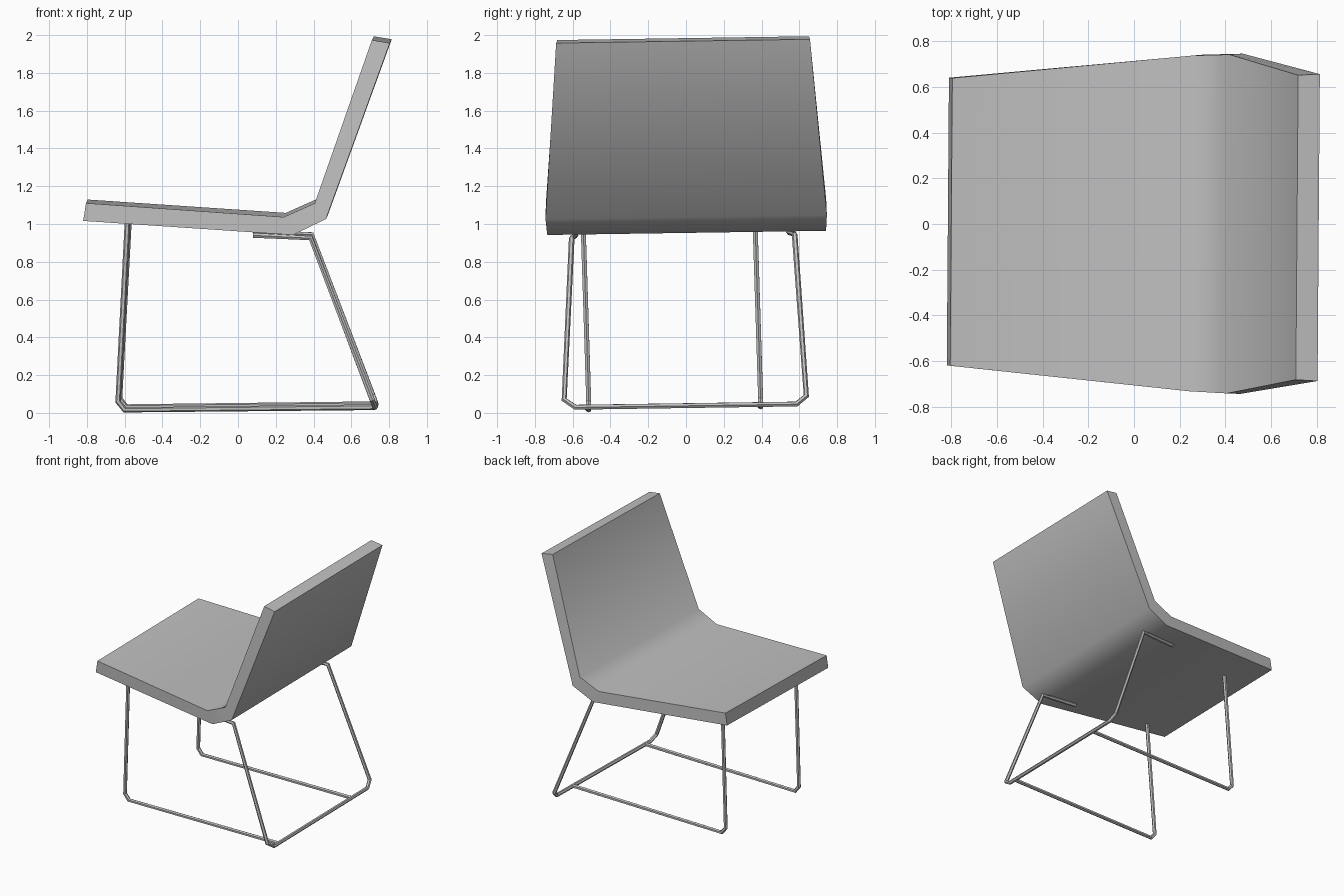
import bpy
import bmesh
import math

cube = bpy.data.objects.get("Cube")
if cube:
    bpy.data.objects.remove(cube, do_unlink=True)

# One plain grey for the whole chair
grey = bpy.data.materials.new("light_grey")
grey.use_nodes = True
colour = (0.53, 0.53, 0.53, 1)
grey.diffuse_color = colour
grey.node_tree.nodes["Principled BSDF"].inputs["Base Color"].default_value = colour

# Shell profile from seat front to backrest top: (x, z, half width)
UPPER = [(-0.80, 1.12, 0.63), (0.248, 1.048, 0.735), (0.412, 1.121, 0.742), (0.714, 1.984, 0.667)]
LOWER = [(-0.815, 1.026, 0.63), (0.296, 0.953, 0.738), (0.471, 1.037, 0.745), (0.809, 1.968, 0.672)]


def build_shell():
    bm = bmesh.new()

    def row(points, side):
        return [bm.verts.new((x, side * w, z)) for x, z, w in points]

    # Four rails around the slab, bridged into a closed body
    rails = [row(UPPER, -1), row(UPPER, 1), row(LOWER, 1), row(LOWER, -1)]
    for a, b in zip(rails, rails[1:] + rails[:1]):
        for i in range(len(UPPER) - 1):
            bm.faces.new((a[i], a[i + 1], b[i + 1], b[i]))
    for end in (0, -1):
        bm.faces.new([rail[end] for rail in rails])
    bmesh.ops.recalc_face_normals(bm, faces=bm.faces)
    mesh = bpy.data.meshes.new("seat_shell")
    bm.to_mesh(mesh)
    bm.free()
    shell = bpy.data.objects.new("seat_shell", mesh)
    bpy.context.collection.objects.link(shell)
    mesh.materials.append(grey)
    # Slight lean of the shell
    shell.rotation_euler = (0.015, 0, -0.0075)
    shell.location.y = 0.02
    bpy.ops.object.select_all(action="DESELECT")
    shell.select_set(True)
    bpy.context.view_layer.objects.active = shell
    bpy.ops.object.shade_smooth_by_angle(angle=math.radians(60))


def tube(name, points, radius=0.015):
    """Faceted rod along a path, turned into a mesh."""
    curve = bpy.data.curves.new(name, "CURVE")
    curve.dimensions = "3D"
    curve.bevel_depth = radius
    curve.bevel_resolution = 1
    curve.use_fill_caps = True
    spline = curve.splines.new("POLY")
    spline.points.add(len(points) - 1)
    for p, co in zip(spline.points, points):
        p.co = (*co, 1)
    spline.use_smooth = False
    curve.materials.append(grey)
    obj = bpy.data.objects.new(name, curve)
    bpy.context.collection.objects.link(obj)
    bpy.ops.object.select_all(action="DESELECT")
    obj.select_set(True)
    bpy.context.view_layer.objects.active = obj
    bpy.ops.object.convert(target="MESH")


build_shell()

# Rear loop: seat mount, leg, floor crossbar, leg, seat mount
tube("rear_frame", [
    (0.08, -0.585, 0.94), (0.385, -0.605, 0.925),
    (0.71, -0.645, 0.07), (0.725, -0.585, 0.03),
    (0.73, 0.585, 0.047), (0.715, 0.637, 0.09),
    (0.39, 0.575, 0.945), (0.08, 0.545, 0.957),
])

# Front legs, each running back along the floor to the crossbar
for name, y, lift in (("right_front_leg", -0.515, 0), ("left_front_leg", 0.395, 0.016)):
    shift = lift / 2
    tube(name, [
        (-0.585 + shift, y - 0.03, 1.01 + lift),
        (-0.635 + shift, y, 0.06 + lift),
        (-0.6 + shift, y, 0.016 + lift),
        (0.725, y - 0.01, 0.03 + lift),
    ])
